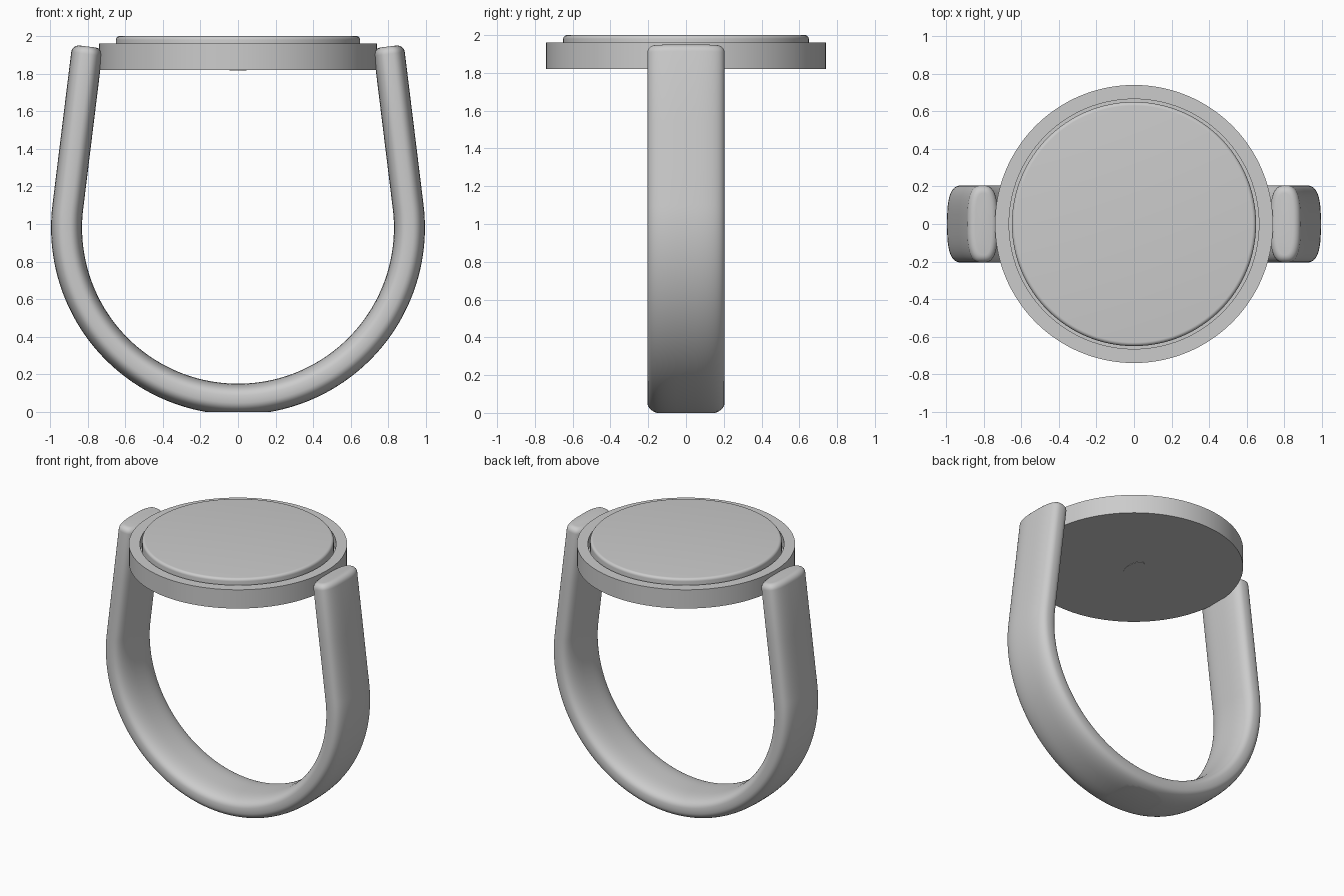
import bpy, bmesh
from math import sin, cos, pi, radians, copysign
from mathutils import Vector

if "Cube" in bpy.data.objects:
    bpy.data.objects.remove(bpy.data.objects["Cube"])


def finish(name, bm, angle=35):
    bmesh.ops.recalc_face_normals(bm, faces=bm.faces[:])
    mesh = bpy.data.meshes.new(name)
    bm.to_mesh(mesh)
    bm.free()
    ob = bpy.data.objects.new(name, mesh)
    bpy.context.collection.objects.link(ob)
    bpy.ops.object.select_all(action='DESELECT')
    ob.select_set(True)
    bpy.context.view_layer.objects.active = ob
    bpy.ops.object.shade_smooth_by_angle(angle=radians(angle))
    return ob


def loft(rings):
    # skin closed rings of points, capping both ends
    bm = bmesh.new()
    vs = [[bm.verts.new(p) for p in r] for r in rings]
    n = len(vs[0])
    for a, b in zip(vs, vs[1:]):
        for i in range(n):
            j = (i + 1) % n
            bm.faces.new((a[i], a[j], b[j], b[i]))
    bm.faces.new(vs[0])
    bm.faces.new(vs[-1])
    return bm


def turned(name, profile, sides=128, sy=1.0):
    # profile of (radius, z) swept around the z axis
    return finish(name, loft([[(r * cos(2 * pi * i / sides), sy * r * sin(2 * pi * i / sides), z)
                               for i in range(sides)] for r, z in profile]))


# band: soft-cornered section along an arc with two straight, inward-leaning arms
R, CZ, HT, HW, TILT, ARM, FIL = 0.9125, 0.98, 0.0825, 0.205, radians(7), 0.86, 0.04


def section(angle, length=0.0, inset=0.0):
    radial = Vector((cos(angle), 0, sin(angle)))
    along = Vector((-sin(angle), 0, cos(angle)))
    centre = Vector((0, 0, CZ)) + radial * R + along * length
    pts = []
    for i in range(48):
        t = 2 * pi * i / 48
        u = copysign(abs(cos(t)) ** (2 / 2.9), cos(t)) * (HW - inset)
        v = copysign(abs(sin(t)) ** (2 / 2.9), sin(t)) * (HT - inset)
        pts.append(centre + Vector((0, u, 0)) + radial * v)
    return pts


arm = [(0.2, 0), (0.45, 0), (ARM - FIL, 0)]
arm += [(ARM - FIL + FIL * sin(t), FIL * (1 - cos(t))) for t in [k * pi / 12 for k in range(1, 7)]]
rings = [section(pi - TILT, -l, i) for l, i in reversed(arm)]
STEPS = 96
rings += [section(pi - TILT + (pi + 2 * TILT) * k / STEPS) for k in range(STEPS + 1)]
rings += [section(TILT, l, i) for l, i in arm]
band = loft(rings)
# flat foot at the bottom of the band
cut = bmesh.ops.bisect_plane(band, geom=band.verts[:] + band.edges[:] + band.faces[:],
                             plane_co=(0, 0, 0), plane_no=(0, 0, -1), clear_outer=True)
bmesh.ops.holes_fill(band, edges=[e for e in band.edges if e.is_boundary], sides=0)
finish("ring_band", band)

# round setting with a recess for the inlay
turned("setting_plate", [(0.74, 1.82), (0.74, 1.96), (0.665, 1.96), (0.665, 1.88)])

# inlay disc with rounded rim
B = 0.02
turned("inlay_disc", [(0.65, 1.88)] + [(0.65 - B + B * cos(t), 2.0 - B + B * sin(t))
                                       for t in [k * pi / 12 for k in range(7)]])

# small oval plug under the plate
turned("underside_plug", [(0.045, 1.817), (0.045, 1.85)], 48, 2.1)
